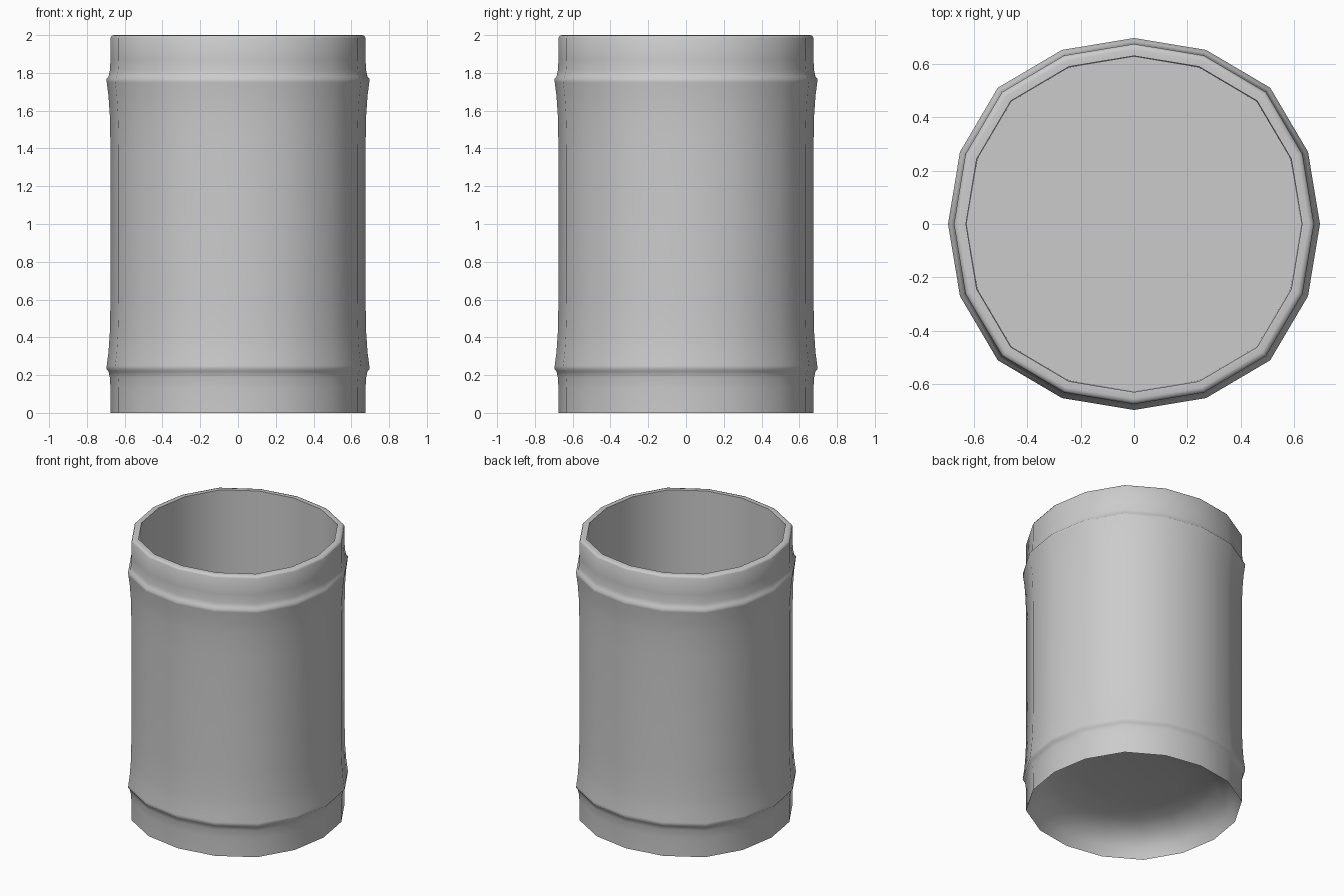
import bpy, bmesh
from math import cos, sin, radians

if "Cube" in bpy.data.objects:
    bpy.data.objects.remove(bpy.data.objects["Cube"])

SIDES = 16
BULGE = [1.0, 1.013, 1.036, 1.013]  # slightly squared round, repeats each quarter


def lathe(name, profile):
    """Revolve (radius, z) points; radius 0 makes a pole."""
    bm = bmesh.new()
    rings = []
    for r, z in profile:
        if r == 0:
            rings.append([bm.verts.new((0, 0, z))] * SIDES)
            continue
        ring = []
        for i in range(SIDES):
            a = radians(360 * i / SIDES)
            k = r * BULGE[i % 4]
            ring.append(bm.verts.new((k * cos(a), k * sin(a), z)))
        rings.append(ring)
    for lo, hi in zip(rings, rings[1:]):
        for i in range(SIDES):
            j = (i + 1) % SIDES
            bm.faces.new(list(dict.fromkeys((lo[i], lo[j], hi[j], hi[i]))))
    bmesh.ops.recalc_face_normals(bm, faces=bm.faces)
    mesh = bpy.data.meshes.new(name)
    bm.to_mesh(mesh)
    bm.free()
    ob = bpy.data.objects.new(name, mesh)
    bpy.context.collection.objects.link(ob)
    bpy.ops.object.select_all(action='DESELECT')
    ob.select_set(True)
    bpy.context.view_layer.objects.active = ob
    bpy.ops.object.shade_smooth_by_angle(angle=radians(50))
    return ob


# Flared band, listed from the end of the can towards its middle
band = [(0.675, 0.13), (0.679, 0.19), (0.686, 0.22), (0.697, 0.232),
        (0.695, 0.25), (0.686, 0.32), (0.679, 0.42), (0.675, 0.60)]

# Hollow underside, outer wall with two mirrored bands, rim, inner wall, floor
underside = [(0, 0.21), (0.3, 0.205), (0.48, 0.185), (0.59, 0.14),
             (0.65, 0.07), (0.675, 0)]
upper_band = [(r, 2 - z) for r, z in reversed(band)]
rim = [(0.675, 1.985), (0.668, 1.997), (0.655, 2.0), (0.63, 2.0)]
inside = [(0.627, 0.25), (0, 0.25)]
lathe("open_barrel", underside + band + upper_band + rim + inside)
